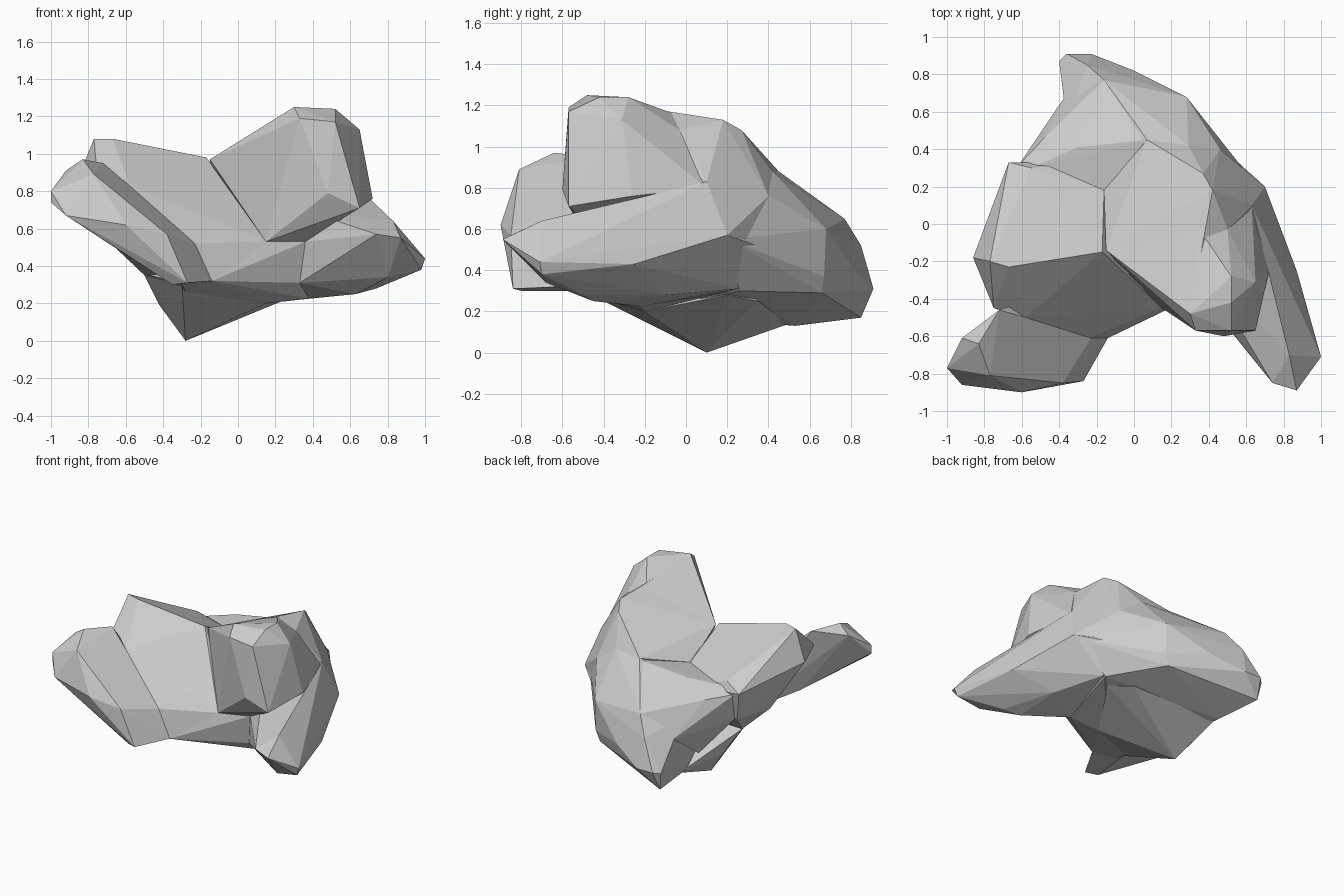
import bpy, bmesh


def chunk(name, points):
    """Faceted convex stone chunk wrapped around a few corner points."""
    bm = bmesh.new()
    for p in points:
        bm.verts.new(p)
    res = bmesh.ops.convex_hull(bm, input=bm.verts[:])
    junk = {g for g in res["geom_interior"] + res["geom_unused"]
            if isinstance(g, bmesh.types.BMVert)}
    bmesh.ops.delete(bm, geom=list(junk), context='VERTS')
    bmesh.ops.recalc_face_normals(bm, faces=bm.faces[:])
    me = bpy.data.meshes.new(name)
    bm.to_mesh(me)
    bm.free()
    ob = bpy.data.objects.new(name, me)
    bpy.context.collection.objects.link(ob)
    return ob


# Central mass tying the lobes together
core = chunk("rock", [
    (.15, -.45, .53), (.36, -.37, .53), (.33, -.34, .31), (.27, -.37, .4),
    (-.14, -.61, .32), (-.3, -.55, .3), (.15, -.2, .2), (.38, -.22, .225),
    (.46, .22, .3), (.6, .1, .6), (-.16, .18, .75), (.1, .4, .7),
    (-.5, .05, .36), (-.25, -.2, .2), (-.13, -.13, .9)])

# Low foot underneath
foot = chunk("foot", [
    (-.28, .1, 0), (.15, -.2, .2), (-.42, .16, .19), (-.5, .05, .35),
    (-.25, -.2, .2), (-.3, .5, .14), (.3, .35, .25), (.4, .2, .28),
    (-.3, -.5, .3), (0, .1, .5)])

# Front left lobe
left_lobe = chunk("left_lobe", [
    (-1, -.77, .8), (-1, -.77, .74), (-.92, -.61, .91), (-.83, -.64, .97),
    (-.72, -.46, .95), (-.77, -.81, .89), (-.92, -.86, .67), (-.6, -.9, .62),
    (-.38, -.85, .57), (-.27, -.84, .31), (-.35, -.8, .3), (-.14, -.61, .32),
    (-.23, -.61, .52), (-.58, -.5, .83), (-.6, -.5, .46), (-.3, -.3, .3)])

# Left shoulder behind the lobe
left_shoulder = chunk("left_shoulder", [
    (-.67, -.23, 1.08), (-.77, -.2, 1.08), (-.86, -.18, .86), (-.17, -.15, .98),
    (-.68, .06, .87), (-.16, .18, .81), (-.75, -.45, .86), (.15, -.45, .53),
    (.27, -.37, .4), (-.14, -.61, .32), (-.23, -.61, .52), (-.58, -.5, .83),
    (-.5, .05, .35), (-.55, .3, .82), (-.67, .33, .76), (-.25, .33, .73),
    (-.7, 0, .54), (-.62, .28, .54), (-.25, -.2, .22), (.1, 0, .3)])

# Saddle joining shoulder and back
saddle = chunk("saddle", [
    (-.16, .18, .81), (-.25, .33, .73), (-.55, .3, .78), (-.62, .31, .74),
    (-.6, .28, .54), (-.48, .46, .72), (-.3, .41, .82), (-.37, .68, .48),
    (-.16, .77, .65), (.07, .45, .87), (0, .3, .3), (-.42, .45, .3)])

# Tall horn
horn = chunk("horn", [
    (.3, -.48, 1.25), (.52, -.42, 1.24), (.52, -.28, 1.24), (.33, -.57, 1.19),
    (.52, -.57, 1.17), (.65, -.31, 1.13), (.35, -.03, 1.15), (.48, -.6, .79),
    (.65, -.57, .71), (.72, -.26, .76), (-.15, -.14, .97), (.15, -.45, .53),
    (.36, -.37, .53), (.5, -.03, 1.08), (.63, .1, .8), (-.16, .18, .79),
    (.1, .1, .98)])

# Crest running back from the horn
crest = chunk("crest", [
    (.35, -.03, 1.15), (.42, .18, 1.13), (.37, .27, 1.08), (.5, -.03, 1.08),
    (-.15, -.14, .97), (-.16, .18, .81), (.07, .45, .88), (.29, .42, .88),
    (.63, .1, .83), (.7, .2, .57), (.46, .4, .76), (.46, .4, .53),
    (.3, -.47, 1.23), (0, .3, .5)])

# Right arm reaching forward
right_arm = chunk("right_arm", [
    (1, -.71, .44), (.98, -.7, .38), (.87, -.89, .55), (.74, -.85, .57),
    (.83, -.7, .64), (.63, .1, .83), (.7, .2, .57), (.87, -.25, .43),
    (.8, -.68, .34), (.74, -.5, .28), (.63, -.45, .25), (.33, -.34, .31),
    (.36, -.37, .53), (.48, .4, .5), (.38, -.22, .225), (.35, -.2, .7),
    (.62, -.1, .28), (.48, .25, .31)])

# Sloping back
back = chunk("back", [
    (.07, .45, .88), (.29, .42, .88), (.46, .4, .76), (.48, .4, .53),
    (.28, .68, .6), (.28, .67, .37), (.25, .66, .29), (-.16, .77, .65),
    (-.25, .85, .52), (0, .82, .4), (-.36, .91, .31), (-.23, .91, .31),
    (-.4, .87, .3), (-.38, .85, .17), (-.3, .53, .13), (-.3, .3, .15),
    (.15, -.1, .22), (-.16, .2, .75), (-.36, .55, .6), (.47, .26, .3),
    (.66, .2, .55), (.55, .2, .42)])

# Fuse everything into one flat-faced rock
bpy.context.view_layer.objects.active = core
for part in (foot, left_lobe, left_shoulder, saddle, horn, crest, right_arm, back):
    mod = core.modifiers.new("fuse", 'BOOLEAN')
    mod.operation = 'UNION'
    mod.solver = 'EXACT'
    mod.object = part
    bpy.ops.object.modifier_apply(modifier=mod.name)
    bpy.data.objects.remove(part)
